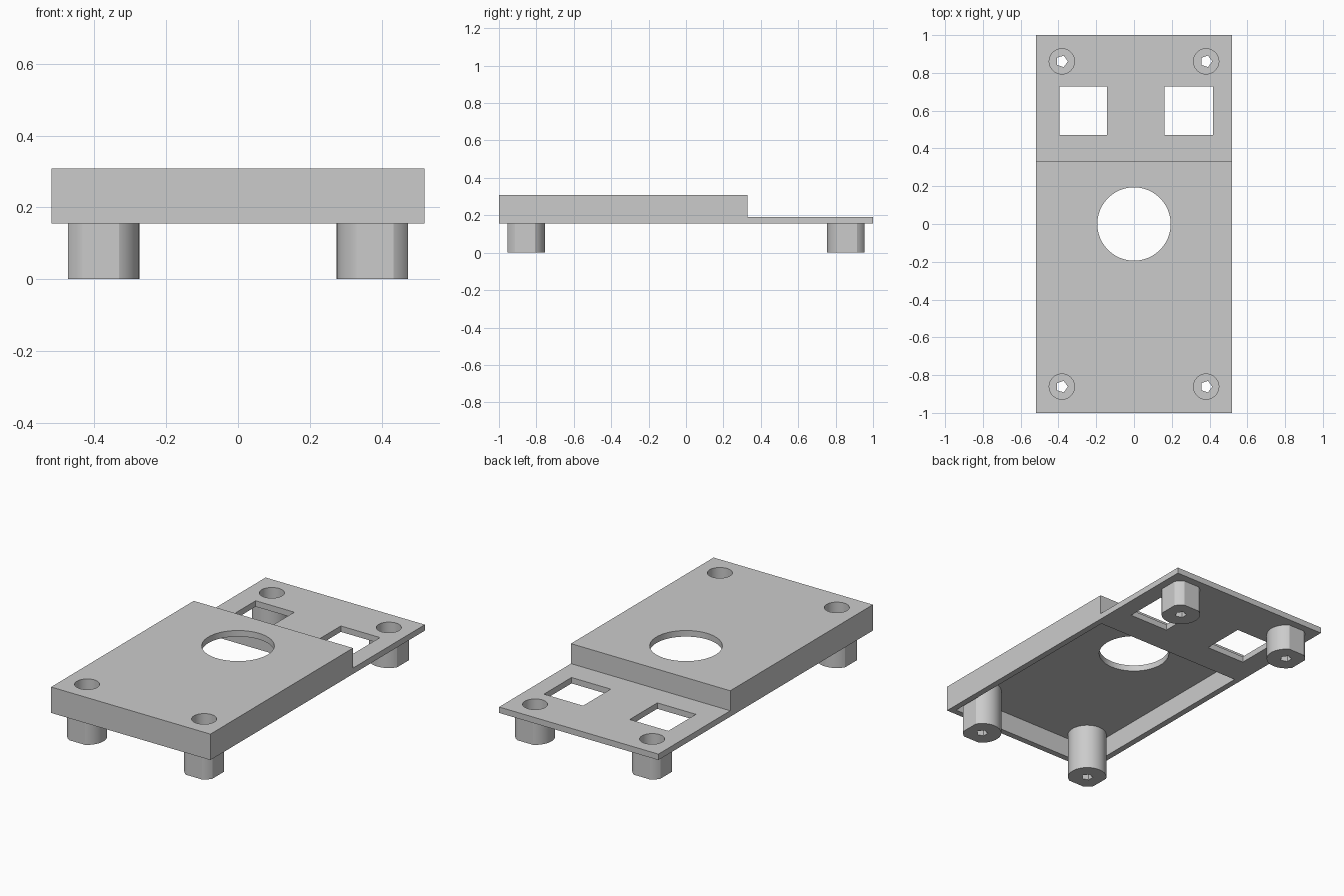
import bpy
import bmesh
from mathutils import Matrix

old = bpy.data.objects.get("Cube")
if old:
    bpy.data.objects.remove(old, do_unlink=True)

grey = bpy.data.materials.new("plain grey")
grey.use_nodes = True
colour = (0.6, 0.6, 0.6, 1)
grey.diffuse_color = colour
grey.node_tree.nodes["Principled BSDF"].inputs["Base Color"].default_value = colour

# Main dimensions
HALF_W, STEP_Y = 0.52, 0.33
BASE_Z, LOW_Z, TOP_Z = 0.155, 0.19, 0.308
WALL = 0.036
LEG_X, LEG_Y, LEG_R = 0.382, 0.861, 0.107
BORE_R, BORE_Z, PIN_R = 0.067, 0.05, 0.032


def add_object(name, bm):
    bmesh.ops.recalc_face_normals(bm, faces=bm.faces[:])
    mesh = bpy.data.meshes.new(name)
    bm.to_mesh(mesh)
    bm.free()
    mesh.materials.append(grey)
    obj = bpy.data.objects.new(name, mesh)
    bpy.context.collection.objects.link(obj)
    return obj


def box(name, x0, x1, y0, y1, z0, z1):
    bm = bmesh.new()
    bmesh.ops.create_cube(bm, size=1)
    bmesh.ops.scale(bm, vec=(x1 - x0, y1 - y0, z1 - z0), verts=bm.verts)
    bmesh.ops.translate(bm, vec=((x0 + x1) / 2, (y0 + y1) / 2, (z0 + z1) / 2), verts=bm.verts)
    return add_object(name, bm)


def cylinder(name, x, y, r, z0, z1, sides=48):
    bm = bmesh.new()
    bmesh.ops.create_circle(bm, cap_ends=True, segments=sides, radius=r)
    # Put the first corner on +x
    first = max(bm.verts, key=lambda v: v.co.y)
    if sides % 2:
        bmesh.ops.rotate(bm, cent=(0, 0, 0), verts=bm.verts,
                         matrix=Matrix.Rotation(first.co.xy.angle_signed((1, 0)), 3, "Z").transposed())
    bmesh.ops.translate(bm, vec=(x, y, z0), verts=bm.verts)
    up = bmesh.ops.extrude_face_region(bm, geom=bm.faces[:])
    tops = [g for g in up["geom"] if isinstance(g, bmesh.types.BMVert)]
    bmesh.ops.translate(bm, vec=(0, 0, z1 - z0), verts=tops)
    return add_object(name, bm)


def combine(obj, tool, operation="DIFFERENCE"):
    """Apply a boolean and discard the tool."""
    mod = obj.modifiers.new("shape", "BOOLEAN")
    mod.operation, mod.solver, mod.object = operation, "EXACT", tool
    bpy.ops.object.select_all(action="DESELECT")
    bpy.context.view_layer.objects.active = obj
    obj.select_set(True)
    bpy.ops.object.modifier_apply(modifier=mod.name)
    bpy.data.objects.remove(tool, do_unlink=True)


def finish(obj):
    bpy.ops.object.select_all(action="DESELECT")
    bpy.context.view_layer.objects.active = obj
    obj.select_set(True)
    bpy.ops.object.shade_smooth_by_angle(angle=0.4)


# Stepped cover: side profile extruded across the width
bm = bmesh.new()
profile = [(-1, BASE_Z), (1, BASE_Z), (1, LOW_Z), (STEP_Y, LOW_Z), (STEP_Y, TOP_Z), (-1, TOP_Z)]
side = bm.faces.new([bm.verts.new((-HALF_W, y, z)) for y, z in profile])
ext = bmesh.ops.extrude_face_region(bm, geom=[side])
bmesh.ops.translate(bm, vec=(2 * HALF_W, 0, 0),
                    verts=[g for g in ext["geom"] if isinstance(g, bmesh.types.BMVert)])
cover = add_object("stepped_cover", bm)

# Hollow underside, round opening and two square windows
combine(cover, box("pocket", -HALF_W + WALL, HALF_W - WALL, -1 + WALL, STEP_Y - WALL,
                   0, TOP_Z - WALL))
combine(cover, cylinder("round_opening", 0, 0, 0.194, 0, 1, 96))
for x0, x1 in ((-0.395, -0.143), (0.161, 0.417)):
    combine(cover, box("window", x0, x1, 0.472, 0.729, 0, 1))

# Four legs with outer flats, stepped screw holes
for sx, side_name in ((1, "left"), (-1, "right")):
    for sy, end_name, top in ((-1, "front", TOP_Z - WALL), (1, "back", BASE_Z)):
        x, y = sx * LEG_X, sy * LEG_Y
        combine(cover, cylinder("bore", x, y, BORE_R, BASE_Z - 0.05, 1))
        leg = cylinder(f"{end_name}_{side_name}_leg", x, y, LEG_R, 0, top)
        combine(leg, box("flats", -0.474, 0.474, -0.955, 0.955, -1, 1), "INTERSECT")
        combine(leg, cylinder("bore", x, y, BORE_R, BORE_Z, 1))
        combine(leg, cylinder("screw_hole", x, y, PIN_R, -1, 1, 5))
        finish(leg)
finish(cover)
